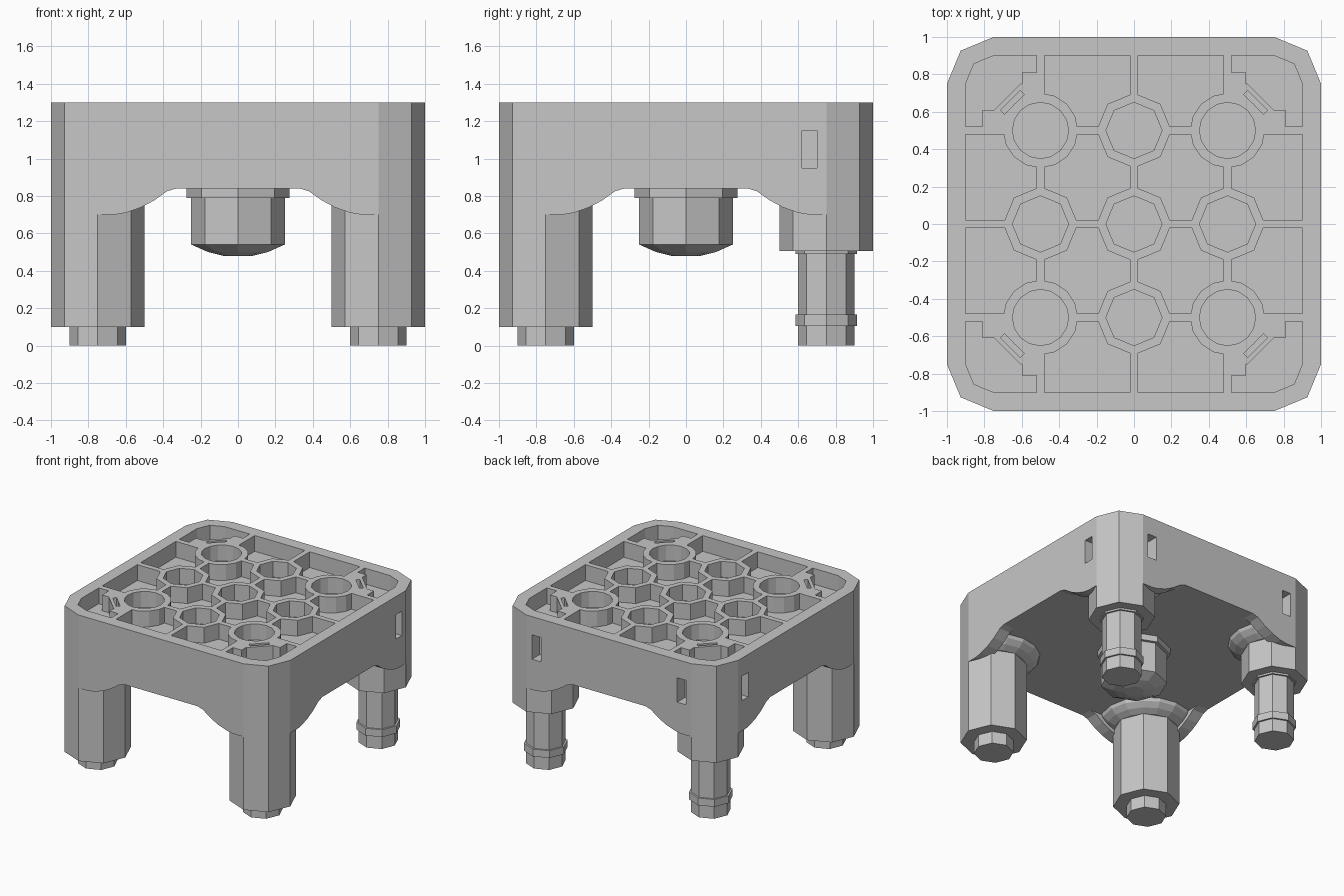
import bpy, bmesh
from math import pi, cos, sin

if "Cube" in bpy.data.objects:
    bpy.data.objects.remove(bpy.data.objects["Cube"])

grey = bpy.data.materials.new("light grey")
grey.use_nodes = True
COLOUR = (0.57, 0.57, 0.57, 1)
grey.diffuse_color = COLOUR
grey.node_tree.nodes["Principled BSDF"].inputs["Base Color"].default_value = COLOUR


def make(name, bm):
    bmesh.ops.recalc_face_normals(bm, faces=bm.faces)
    mesh = bpy.data.meshes.new(name)
    bm.to_mesh(mesh)
    bm.free()
    mesh.materials.append(grey)
    ob = bpy.data.objects.new(name, mesh)
    bpy.context.collection.objects.link(ob)
    return ob


def loft(name, first, last):
    """Solid between two matching outlines."""
    bm = bmesh.new()
    a = [bm.verts.new(p) for p in first]
    b = [bm.verts.new(p) for p in last]
    bm.faces.new(a)
    bm.faces.new(b)
    for i in range(len(a)):
        j = (i + 1) % len(a)
        bm.faces.new((a[i], a[j], b[j], b[i]))
    return make(name, bm)


def prism(name, pts, z0, z1):
    return loft(name, [(x, y, z0) for x, y in pts], [(x, y, z1) for x, y in pts])


def box(name, x0, x1, y0, y1, z0, z1):
    return prism(name, [(x0, y0), (x1, y0), (x1, y1), (x0, y1)], z0, z1)


def bar(name, cx, cy, length, width, angle, z0, z1):
    c, s = cos(angle), sin(angle)
    pts = [(cx + c * u * length / 2 - s * v * width / 2,
            cy + s * u * length / 2 + c * v * width / 2)
           for u, v in ((-1, -1), (1, -1), (1, 1), (-1, 1))]
    return prism(name, pts, z0, z1)


def lathe(name, profile, sides, cx, cy, hollow=False):
    """Turn an (r, z) profile; capped at both ends, or closed into a tube."""
    bm = bmesh.new()
    rings = [[bm.verts.new((cx + r * cos(2 * pi * k / sides),
                            cy + r * sin(2 * pi * k / sides), z))
              for k in range(sides)] for r, z in profile]
    pairs = list(zip(rings, rings[1:]))
    if hollow:
        pairs.append((rings[-1], rings[0]))
    else:
        bm.faces.new(rings[0])
        bm.faces.new(rings[-1])
    for a, b in pairs:
        for k in range(sides):
            m = (k + 1) % sides
            bm.faces.new((a[k], a[m], b[m], b[k]))
    return make(name, bm)


def boolean(ob, cutter, operation="DIFFERENCE"):
    mod = ob.modifiers.new("cut", "BOOLEAN")
    mod.operation, mod.solver, mod.object = operation, "EXACT", cutter
    graph = bpy.context.evaluated_depsgraph_get()
    mesh = bpy.data.meshes.new_from_object(ob.evaluated_get(graph))
    ob.modifiers.clear()
    ob.data = mesh


def drop(ob):
    bpy.data.objects.remove(ob)


def outline(half, radius):
    """Square with two-facet corners centred on the legs."""
    c = half - radius
    return [(sx * c + radius * cos(a0 + k * pi / 4), sy * c + radius * sin(a0 + k * pi / 4))
            for sx, sy, a0 in ((1, 1, 0), (-1, 1, pi / 2), (-1, -1, pi), (1, -1, 1.5 * pi))
            for k in range(3)]


TOP, FLOOR, UNDER = 1.3, 1.17, 0.84
BASE = FLOOR - 0.01
CORNERS = [(sx, sy) for sx in (-1, 1) for sy in (-1, 1)]

# Main tray with a shallow well
tray = prism("tray", outline(1, 0.25), UNDER, TOP)
well = prism("well_cutter", outline(0.9, 0.15), FLOOR, TOP + 0.1)
boolean(tray, well)
drop(well)

# Slots in the walls by the back corners
for s in (-1, 1):
    for dims in ((s * 0.66 - 0.04, s * 0.66 + 0.04, 0.9, 1.1),
                 (s - 0.1, s + 0.1, 0.62, 0.7)):
        slot = box("slot_cutter", *dims, 0.95, 1.15)
        boolean(tray, slot)
        drop(slot)

# Grid of tubes
for i in (-1, 0, 1):
    for j in (-1, 0, 1):
        sides = 16 if i and j else 8
        lathe("tube", [(0.2, BASE), (0.2, TOP), (0.15, TOP), (0.15, BASE)],
              sides, i * 0.5, j * 0.5, hollow=True)

# Ribs joining the tubes to each other and to the rim
for i in (-0.5, 0, 0.5):
    for a, b in ((-0.91, -0.68), (-0.32, -0.18), (0.18, 0.32), (0.68, 0.91)):
        box("rib", i - 0.022, i + 0.022, a, b, BASE, TOP)
        box("rib", a, b, i - 0.022, i + 0.022, BASE, TOP)

# Curved lower edge of each wall beside a leg, as (distance from middle, height)
SKIRT = [(0.33, UNDER), (0.38, 0.825), (0.45, 0.775), (0.52, 0.738), (0.6, 0.71),
         (0.66, 0.7), (0.75, 0.7), (0.75, UNDER)]

for sx, sy in CORNERS:
    # Corner clip with a thin diagonal slit
    angle = -sx * sy * pi / 4
    slit = bar("slit_cutter", sx * 0.65, sy * 0.65, 0.15, 0.03, angle, FLOOR + 0.02, TOP + 0.1)
    parts = [
        bar("clip", sx * 0.65, sy * 0.65, 0.21, 0.08, angle, BASE, TOP),
        box("clip_support", *sorted((sx * 0.5, sx * 0.6)), *sorted((sy * 0.67, sy * 0.81)),
            BASE, TOP),
        box("clip_support", *sorted((sx * 0.67, sx * 0.81)), *sorted((sy * 0.5, sy * 0.61)),
            BASE, TOP),
    ]
    for part in parts:
        boolean(part, slit)
    drop(slit)

    # Skirts under the two walls that meet at this corner
    loft("wall_skirt", [(sx * d, sy, z) for d, z in SKIRT],
         [(sx * d, sy * 0.9, z) for d, z in SKIRT])
    loft("wall_skirt", [(sx, sy * d, z) for d, z in SKIRT],
         [(sx * 0.9, sy * d, z) for d, z in SKIRT])

    # Flared collar at the top of the leg, trimmed to the tray outline
    cx, cy = sx * 0.75, sy * 0.75
    flare = lathe("leg_flare", [(0.25, 0.755), (0.3, 0.78), (0.34, 0.815), (0.35, UNDER),
                                (0.35, UNDER + 0.02)], 16, cx, cy)
    trim = prism("trim_cutter", outline(1, 0.25), 0.5, TOP)
    boolean(flare, trim, "INTERSECT")
    drop(trim)

    # Legs: thick with a small foot in front, thin and collared behind
    if sy < 0:
        lathe("front_leg", [(0.15, 0), (0.15, 0.1), (0.25, 0.1), (0.25, UNDER)], 8, cx, cy)
    else:
        lathe("back_leg", [(0.15, 0), (0.15, 0.105), (0.165, 0.105), (0.165, 0.165),
                           (0.15, 0.165), (0.15, 0.49), (0.165, 0.49), (0.165, 0.505),
                           (0.25, 0.505), (0.25, UNDER)], 8, cx, cy)

# Central plug under the tray
lathe("plug", [(0.08, 0.48), (0.16, 0.5), (0.25, 0.54), (0.25, 0.79), (0.275, 0.79),
               (0.275, UNDER + 0.01)], 8, 0, 0)
